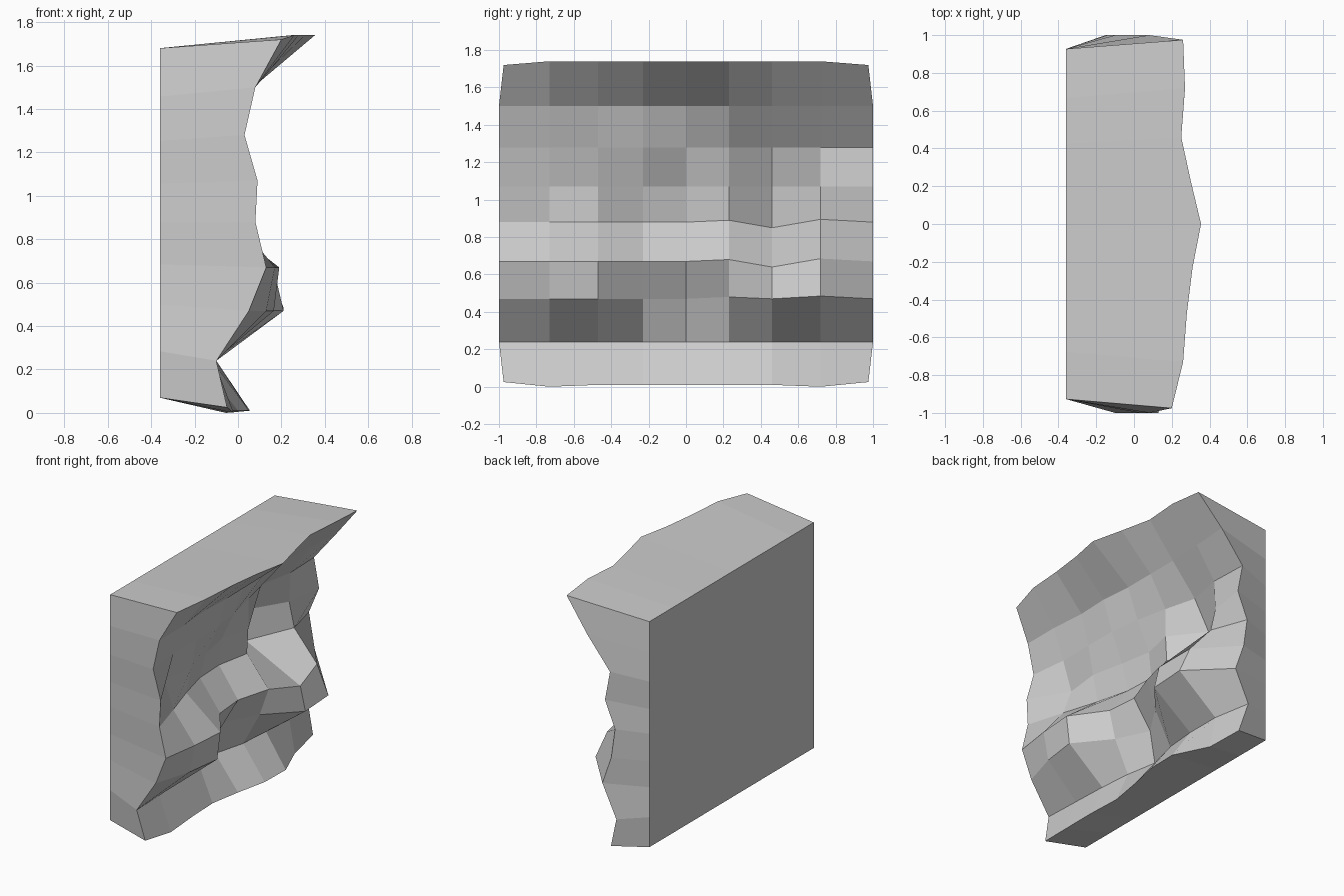
import bpy, bmesh

if "Cube" in bpy.data.objects:
    bpy.data.objects.remove(bpy.data.objects["Cube"])

# Grid lines of the rock face: columns along y, rows along z
cols = [-1.0, -0.73, -0.47, -0.23, 0.0, 0.23, 0.46, 0.72, 1.0]
rows = [0.01, 0.24, 0.47, 0.67, 0.88, 1.07, 1.28, 1.50, 1.74]

# Relief depth (x) of the craggy side, bottom row first
relief = [
    [-.05, -.02, -.03, -.04, .00, .05, .055, -.055, -.09],
    [-.10, -.11, -.12, -.14, -.18, -.12, -.10, -.10, -.15],
    [.05, .13, .165, -.03, -.14, .01, .21, .21, -.04],
    [.13, .17, .19, .02, .00, .08, .17, .12, -.11],
    [.08, .00, -.08, -.14, -.15, -.09, -.26, -.06, -.14],
    [.09, -.07, -.04, -.09, -.13, -.08, -.26, -.10, -.06],
    [.03, .00, .00, .00, -.03, -.08, -.14, -.09, -.10],
    [.08, .08, .06, .07, .05, .05, .05, .06, .08],
    [.20, .26, .28, .31, .355, .30, .25, .27, .26],
]
BACK_X = -0.36
n = len(cols) - 1


def front_point(r, c):
    y, z = cols[c], rows[r]
    if c in (0, n) and r in (0, n):          # rounded-off corners
        y *= 0.975
        z += 0.015 if r == 0 else -0.02
    if r in (2, 3, 4):                       # slightly wavy ledges
        z += {5: 0.01, 6: -0.03 if r > 2 else 0.0, 7: 0.015}.get(c, 0)
    if r == 0 and c in (1, 7):
        z -= 0.01
    return (relief[r][c], y, z)


def back_point(r, c):
    t = (rows[r] - rows[0]) / (rows[-1] - rows[0])
    return (BACK_X, cols[c] * 0.927, 0.07 + 1.61 * t)


bm = bmesh.new()
front = [[bm.verts.new(front_point(r, c)) for c in range(n + 1)] for r in range(n + 1)]

# Craggy face
for r in range(n):
    for c in range(n):
        bm.faces.new((front[r][c], front[r][c + 1], front[r + 1][c + 1], front[r + 1][c]))

# Tapered sides running from the border to the flat back
border = ([(0, c) for c in range(n)] + [(r, n) for r in range(n)]
          + [(n, c) for c in range(n, 0, -1)] + [(r, 0) for r in range(n, 0, -1)])
back = [bm.verts.new(back_point(r, c)) for r, c in border]
for i, (r, c) in enumerate(border):
    j = (i + 1) % len(border)
    r2, c2 = border[j]
    bm.faces.new((front[r2][c2], front[r][c], back[i], back[j]))
bm.faces.new(list(reversed(back)))

bmesh.ops.recalc_face_normals(bm, faces=bm.faces)
mesh = bpy.data.meshes.new("rock_wall")
bm.to_mesh(mesh)
bm.free()
bpy.context.collection.objects.link(bpy.data.objects.new("rock_wall", mesh))
